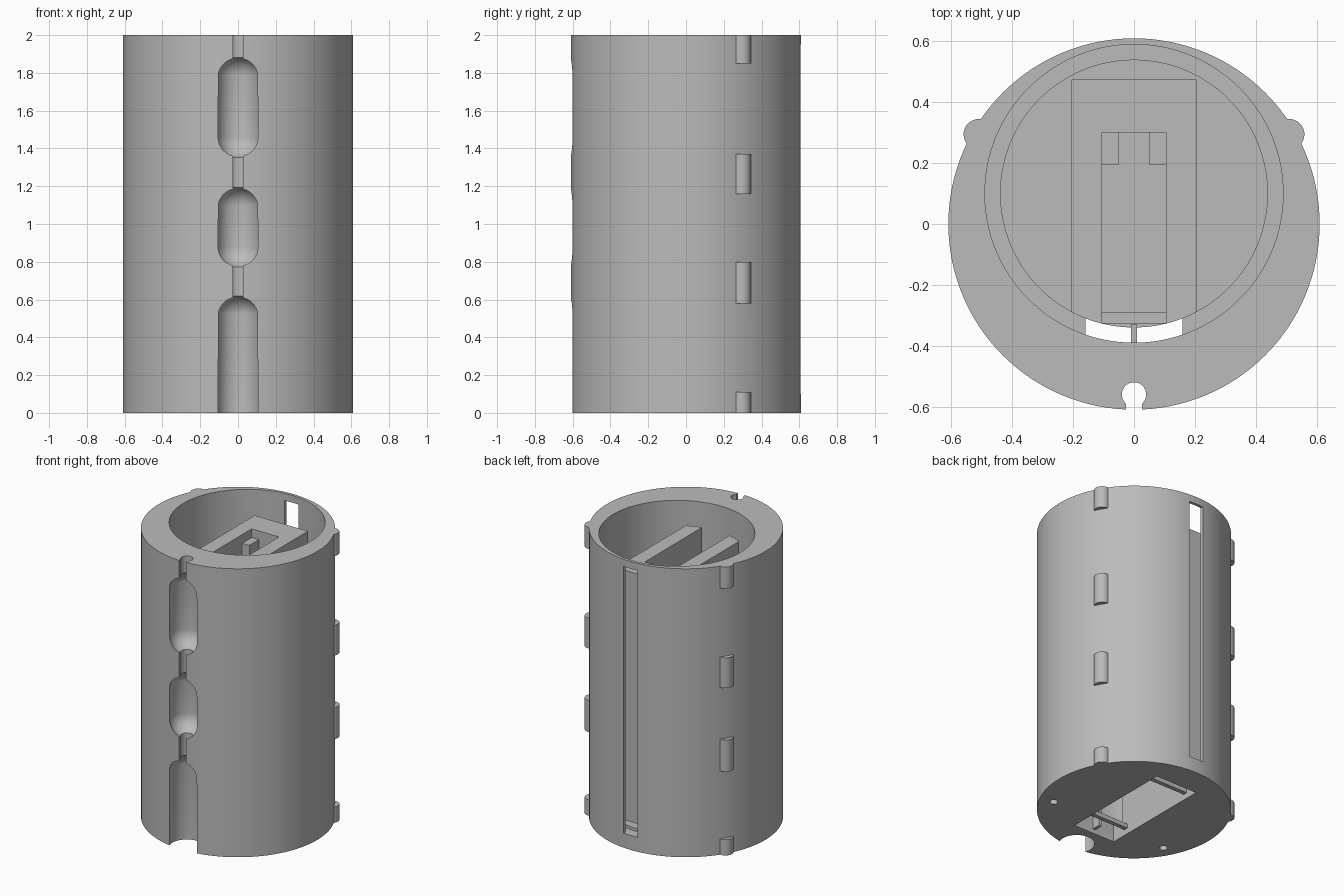
import bpy, bmesh, math
from mathutils import Matrix

cube = bpy.data.objects.get("Cube")
if cube:
    bpy.data.objects.remove(cube, do_unlink=True)

grey = bpy.data.materials.new("plain grey")
grey.use_nodes = True
COLOUR = (0.5, 0.5, 0.5, 1)
grey.diffuse_color = COLOUR
grey.node_tree.nodes["Principled BSDF"].inputs["Base Color"].default_value = COLOUR


def finish(name, bm):
    bmesh.ops.recalc_face_normals(bm, faces=bm.faces)
    mesh = bpy.data.meshes.new(name)
    bm.to_mesh(mesh)
    bm.free()
    mesh.materials.append(grey)
    obj = bpy.data.objects.new(name, mesh)
    bpy.context.collection.objects.link(obj)
    return obj


def cylinder(name, x, y, r, z0, z1, sides=48):
    bm = bmesh.new()
    bmesh.ops.create_cone(bm, cap_ends=True, segments=sides, radius1=r, radius2=r,
                          depth=z1 - z0, matrix=Matrix.Translation((x, y, (z0 + z1) / 2)))
    return finish(name, bm)


def box(name, x0, x1, y0, y1, z0, z1):
    bm = bmesh.new()
    centre = Matrix.Translation(((x0 + x1) / 2, (y0 + y1) / 2, (z0 + z1) / 2))
    size = Matrix.Diagonal((x1 - x0, y1 - y0, z1 - z0, 1))
    bmesh.ops.create_cube(bm, size=1, matrix=centre @ size)
    return finish(name, bm)


def capsule(name, y, r, z0, z1):
    # sphere pulled apart at its equator
    bm = bmesh.new()
    bmesh.ops.create_uvsphere(bm, u_segments=48, v_segments=24, radius=r)
    for v in bm.verts:
        v.co.z += z1 - r if v.co.z > 0.001 else z0 + r
        v.co.y += y
    return finish(name, bm)


def combine(target, others, operation):
    for other in others:
        mod = target.modifiers.new(operation.lower(), 'BOOLEAN')
        mod.operation = operation
        mod.solver = 'EXACT'
        mod.object = other
        bpy.context.view_layer.update()
        graph = bpy.context.evaluated_depsgraph_get()
        mesh = bpy.data.meshes.new_from_object(target.evaluated_get(graph))
        target.modifiers.clear()
        target.data = mesh
        bpy.data.objects.remove(other, do_unlink=True)


BORE_Y, BORE_R, CORE_R, FLOOR = 0.10, 0.49, 0.44, 0.10
CABLE_Y = -0.56

# Outer housing with small key ridges on both sides
housing = cylinder("housing", 0, 0, 0.61, 0, 2, 128)
ridges = [cylinder("ridge", side * 0.51, 0.295, 0.05, z0, z1, 32)
          for side in (-1, 1)
          for z0, z1 in ((0, 0.11), (0.58, 0.80), (1.16, 1.37), (1.85, 2))]
combine(housing, ridges, 'UNION')

# Offset bore, back slot, bottom opening, screw holes
cuts = [
    cylinder("bore_cut", 0, BORE_Y, BORE_R, FLOOR, 2.1, 128),
    box("slot_cut", -0.055, 0.055, 0.5, 0.7, FLOOR, 1.95),
    box("opening_cut", -0.16, 0.16, -0.39, 0.415, -0.1, FLOOR + 0.05),
    # Cable channel with a narrow mouth
    cylinder("channel_cut", 0, CABLE_Y, 0.04, -0.1, 2.1, 32),
    box("mouth_cut", -0.026, 0.026, -0.7, CABLE_Y, -0.1, 2.1),
]
cuts += [cylinder("screw_cut", side * 0.45, -0.25, 0.026, -0.1, 0.25, 24) for side in (-1, 1)]
# Rounded pockets along the channel
cuts += [capsule("pocket_cut", CABLE_Y, 0.113, z0, z1)
         for z0, z1 in ((-0.3, 0.625), (0.765, 1.20), (1.345, 1.89))]
combine(housing, cuts, 'DIFFERENCE')

# Raised round floor
floor = cylinder("raised_floor", 0, BORE_Y, CORE_R, FLOOR - 0.01, FLOOR + 0.02, 128)
combine(floor, [box("floor_cut", -0.16, 0.16, -0.5, 0.415, 0, 0.3)], 'DIFFERENCE')

# Tall holder, its front rounded to the core
holder = box("holder", -0.205, 0.205, -0.5, 0.475, FLOOR, 1.85)
combine(holder, [cylinder("core_shape", 0, BORE_Y, CORE_R, 0, 2, 128)], 'INTERSECT')
combine(holder, [
    box("cavity_cut", -0.16, 0.16, -0.5, 0.415, 0, 1.55),
    box("top_recess_cut", -0.105, 0.105, -0.5, 0.30, 1.62, 2),
], 'DIFFERENCE')

parts = [housing, floor, holder]

# Contact posts and front step in the top recess
for side, label in ((1, "left"), (-1, "right")):
    xs = sorted((side * 0.05, side * 0.105))
    parts.append(box(label + "_post", xs[0], xs[1], 0.195, 0.30, 1.60, 1.79))
parts.append(box("recess_step", -0.105, 0.105, -0.327, -0.29, 1.60, 1.66))

# Thin rib in the front gap and cross bars in the bottom opening
parts.append(box("front_rib", -0.01, 0.01, -0.40, -0.33, 0.03, 1.70))
for name, y in (("front_bar", -0.27), ("back_bar", 0.31)):
    parts.append(box(name, -0.16, 0.16, y - 0.015, y + 0.015, 0.04, 0.07))

# Smooth round walls, sharp edges
bpy.ops.object.select_all(action='DESELECT')
for part in parts:
    part.select_set(True)
bpy.context.view_layer.objects.active = housing
bpy.ops.object.shade_smooth_by_angle(angle=math.radians(30))
